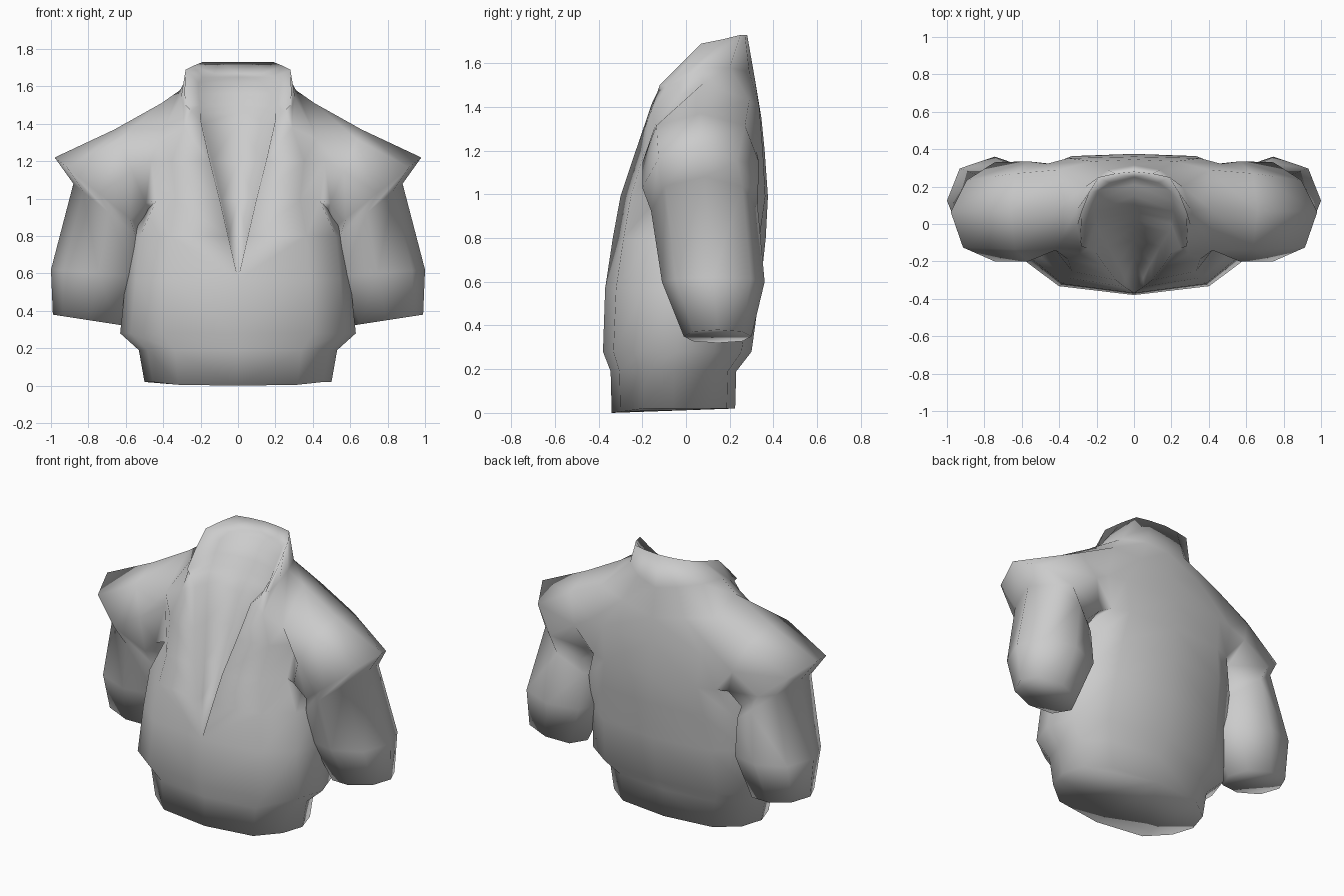
import bpy, bmesh
from math import sin, cos, pi

if "Cube" in bpy.data.objects:
    bpy.data.objects.remove(bpy.data.objects["Cube"])

bm = bmesh.new()


def spow(v, p):
    return (abs(v) ** p) * (1 if v >= 0 else -1)


def bridge(a, b, skip=(), closed=False):
    n = len(a)
    for i in range(n if closed else n - 1):
        if i not in skip:
            j = (i + 1) % n
            bm.faces.new((a[i], a[j], b[j], b[i]))


# half ring of the body: front edge -> side -> centre back
def body_ring(z, hw, yf, yb, opening=0.0, back_p=1.0, side_p=0.65):
    cy, ry = (yf + yb) / 2, (yb - yf) / 2
    ring = []
    for i in range(7):
        t = pi * i / 6
        x = hw * spow(sin(t), side_p) if 0 < i < 6 else 0
        y = cy - ry * spow(cos(t), back_p if i > 3 else 1.05) if i != 3 else cy
        if i == 0:
            x = opening
        ring.append(bm.verts.new((x, y, z)))
    return ring


def point_ring(pts):
    return [bm.verts.new(p) for p in pts]


# z, half width, front y, back y, neck opening, back squareness, side squareness
rings = [body_ring(*r) for r in (
    (0.02, 0.50, -0.34, 0.225),
    (0.19, 0.53, -0.345, 0.23),
    (0.28, 0.63, -0.38, 0.30),
    (0.57, 0.60, -0.37, 0.34, 0, 0.9),
    (0.80, 0.575, -0.335, 0.365, 0.053, 0.6),
    (0.99, 0.47, -0.30, 0.375, 0.097, 0.25, 0.5),
    (1.20, 0.50, -0.23, 0.36, 0.15, 0.2, 0.5),
)]
rings[0][0].co.z, rings[0][1].co.z = 0.0, 0.005

# shoulder line, neck base and standing collar rim
rings.append(point_ring([(.20, -.155, 1.42), (.29, -.16, 1.38), (.42, -.14, 1.32),
                         (.41, .08, 1.51), (.40, .29, 1.43), (.22, .335, 1.40), (0, .345, 1.35)]))
rings.append(point_ring([(.25, -.13, 1.47), (.29, -.08, 1.50), (.305, -.01, 1.54),
                         (.31, .07, 1.58), (.26, .20, 1.58), (.14, .29, 1.56), (0, .315, 1.53)]))
rings.append(point_ring([(.28, -.12, 1.50), (.285, -.03, 1.59), (.28, .07, 1.69),
                         (.24, .17, 1.71), (.19, .25, 1.73), (.10, .27, 1.73), (0, .28, 1.73)]))

for k in range(len(rings) - 1):
    # leave the armhole open between the armpit and the shoulder
    bridge(rings[k], rings[k + 1], skip=(2, 3) if k in (5, 6) else ())
bm.faces.new(rings[0])  # closed hem

# sleeve starts on the armhole edge
A, B, C = rings[5], rings[6], rings[7]
prev = [C[3], C[2], B[2], A[2], A[3], A[4], B[4], C[4]]

# outer x, outer z, inner x, inner z, front y, back y, front and outer-back roundness
for xo, zo, xi, zi, yf, yb, pf, pb in (
    (.66, 1.37, .47, .92, -.20, .335, .8, .8),
    (.98, 1.22, .51, .84, -.20, .33, .95, 1.3),
    (.88, 1.08, .50, .77, -.16, .33, .9, 1.0),
    (1.0, 0.62, .49, .58, -.11, .36, .9, .9),
    (.99, 0.38, .60, .32, -.01, .30, .9, .9),
):
    ring = []
    for k in range(8):
        a = 2 * pi * k / 8
        p = pb if k == 7 else pf
        c = 0 if k in (2, 6) else spow(cos(a), p)
        s = 0 if k in (0, 4) else spow(sin(a), p)
        ring.append(bm.verts.new(((xo + xi) / 2 + c * (xo - xi) / 2,
                                  (yf + yb) / 2 - s * (yb - yf) / 2,
                                  (zo + zi) / 2 + c * (zo - zi) / 2)))
    bridge(prev, ring, closed=True)
    prev = ring
bm.faces.new(prev)  # closed cuff

# inner front panel filling the neck opening, set back behind the lapels
rim = [r[0] for r in rings[3:9]] + rings[9][:5]
edge = point_ring([(.05, -.29, .80), (.09, -.21, .99), (.14, -.12, 1.20), (.19, -.04, 1.40),
                   (.20, .00, 1.46), (.205, .03, 1.50), (.21, .07, 1.56), (.21, .12, 1.62),
                   (.19, .18, 1.65), (.13, .22, 1.67)])
middle = [bm.verts.new((0, v.co.y + 0.03, v.co.z)) for v in edge]
tip = rim[0]
bm.faces.new((tip, rim[1], edge[0]))
bm.faces.new((tip, edge[0], middle[0]))
bridge(rim[1:], edge)
bridge(edge, middle)
bm.faces.new((edge[-1], rim[-1], rings[9][5], middle[-1]))
bm.faces.new((middle[-1], rings[9][5], rings[9][6]))

bmesh.ops.recalc_face_normals(bm, faces=bm.faces)
# make the shell face outwards
bm.faces.ensure_lookup_table()
if bm.faces[0].normal.y > 0:
    bmesh.ops.reverse_faces(bm, faces=bm.faces)

mesh = bpy.data.meshes.new("jacket")
bm.to_mesh(mesh)
bm.free()
jacket = bpy.data.objects.new("jacket", mesh)
bpy.context.collection.objects.link(jacket)
for poly in mesh.polygons:
    poly.use_smooth = True

# left half mirrors the right
mirror = jacket.modifiers.new("mirror", 'MIRROR')
mirror.use_clip = True
mirror.merge_threshold = 0.001
